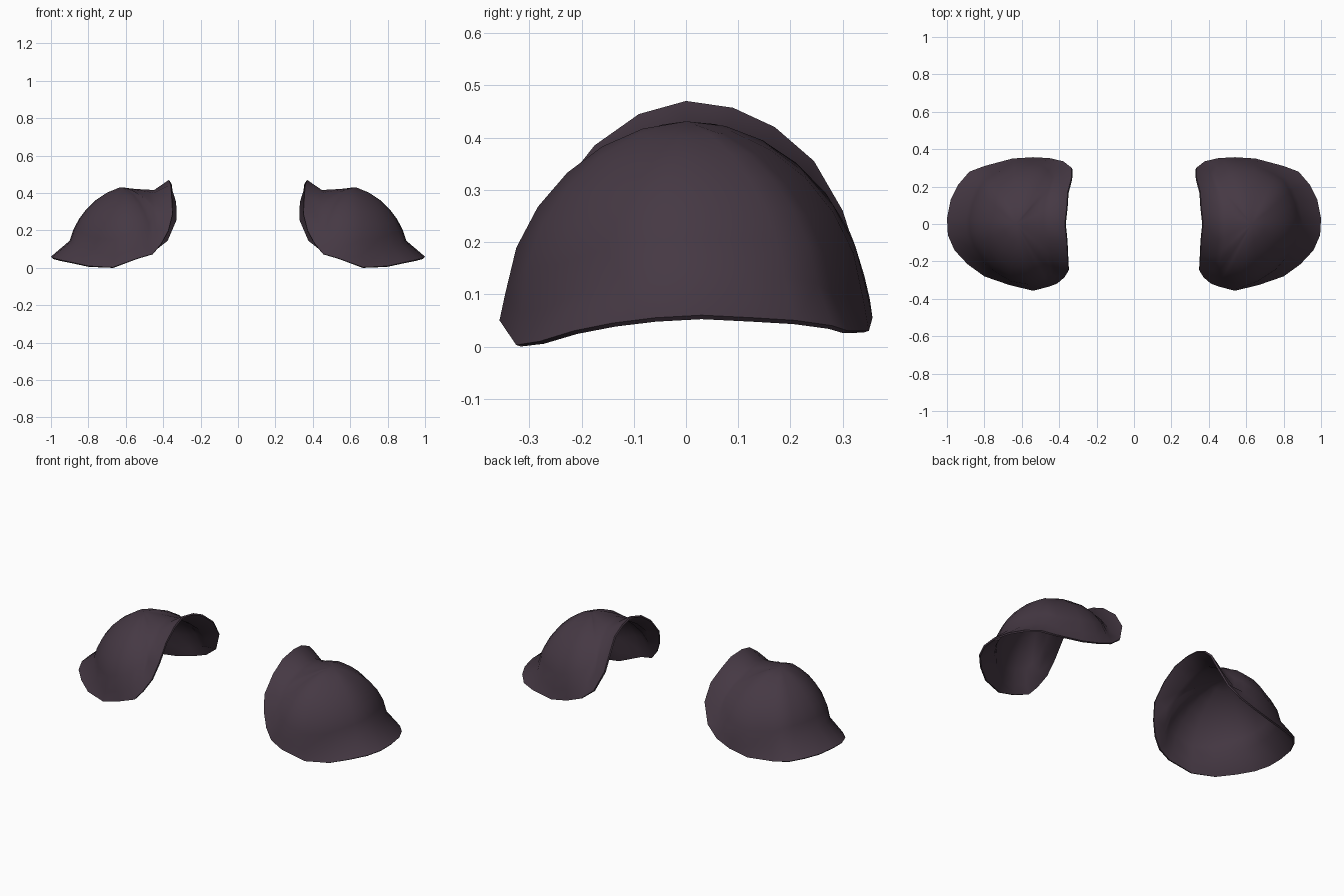
import bpy
import bmesh
import math
from mathutils import Vector

if "Cube" in bpy.data.objects:
    bpy.data.objects.remove(bpy.data.objects["Cube"])

# Rim loop of one shoulder pad: collar peak, front end, outer brim, back end
RIM = [(.37, 0, .47), (.36, -.09, .445), (.355, -.175, .385), (.35, -.25, .29),
       (.372, -.285, .20), (.41, -.318, .13), (.455, -.335, .075), (.54, -.357, .05),
       (.67, -.325, .003), (.80, -.28, .01), (.89, -.215, .03), (.96, -.14, .045),
       (.995, -.06, .055), (1.0, .03, .06), (.98, .13, .055), (.94, .21, .05),
       (.88, .28, .04), (.80, .31, .03), (.65, .35, .03), (.54, .357, .055),
       (.45, .352, .09), (.378, .335, .15), (.333, .30, .26), (.335, .245, .355),
       (.355, .17, .42), (.36, .09, .457)]
# Step from the rim to the crease where the flare meets the dome (peak to brim)
STEP = [(.08, -.055), (.09, -.045), (.085, -.035), (.075, -.01), (.065, 0),
        (.05, .03), (.03, .045), (.01, .05), (-.01, .06), (-.04, .07),
        (-.07, .08), (-.09, .085), (-.10, .085), (-.10, .085)]
# The back of the collar stands higher above the dome
BACK_STEP = {1: (.09, -.052), 2: (.085, -.058), 3: (.085, -.055), 4: (.075, -.04), 5: (.06, .01)}
CENTRE = Vector((.62, 0, .10))
APEX = Vector((.63, 0, .431))
DOME_RINGS = 6

mat = bpy.data.materials.new("dark plum")
mat.diffuse_color = (.060, .040, .057, 1)
mat.use_nodes = True
mat.node_tree.nodes["Principled BSDF"].inputs["Base Color"].default_value = mat.diffuse_color


def pad_rings():
    n = len(RIM)
    crease = []
    for i, (x, y, z) in enumerate(RIM):
        k = min(i, n - i)
        back = y > 0 and k in BACK_STEP
        dx, dz = BACK_STEP[k] if back else STEP[k]
        f = .94 if back else .97 if k < 9 else .9
        crease.append(Vector((x + dx, y * f, z + dz)))
    rings = [[Vector(p) for p in RIM], crease]
    # Dome rings swing from the crease up to the apex
    top = APEX - CENTRE
    for j in range(1, DOME_RINGS):
        s = j / DOME_RINGS
        ring = []
        for p in crease:
            d = p - CENTRE
            r = d.length + (top.length - d.length) * s ** 1.4
            r *= 1 - .05 * math.sin(math.pi * s)
            ring.append(CENTRE + d.normalized().slerp(top.normalized(), s) * r)
        rings.append(ring)
    return rings


def make_pad(name, side):
    bm = bmesh.new()
    loops = [[bm.verts.new((p.x * side, p.y, p.z)) for p in ring] for ring in pad_rings()]
    apex = bm.verts.new((APEX.x * side, APEX.y, APEX.z))
    n = len(RIM)

    def face(vs):
        bm.faces.new(vs if side > 0 else vs[::-1])

    for a, b in zip(loops, loops[1:]):
        for i in range(n):
            j = (i + 1) % n
            face([a[i], a[j], b[j], b[i]])
    for i in range(n):
        face([loops[-1][i], loops[-1][(i + 1) % n], apex])
    mesh = bpy.data.meshes.new(name)
    bm.to_mesh(mesh)
    bm.free()
    mesh.materials.append(mat)
    obj = bpy.data.objects.new(name, mesh)
    bpy.context.collection.objects.link(obj)
    # Thin shell, thickened inward
    shell = obj.modifiers.new("shell", 'SOLIDIFY')
    shell.thickness = .01
    shell.offset = -1
    bpy.ops.object.select_all(action='DESELECT')
    obj.select_set(True)
    bpy.context.view_layer.objects.active = obj
    bpy.ops.object.modifier_apply(modifier="shell")
    bpy.ops.object.shade_smooth_by_angle(angle=1.1)


make_pad("right_shoulder_pad", 1)
make_pad("left_shoulder_pad", -1)
